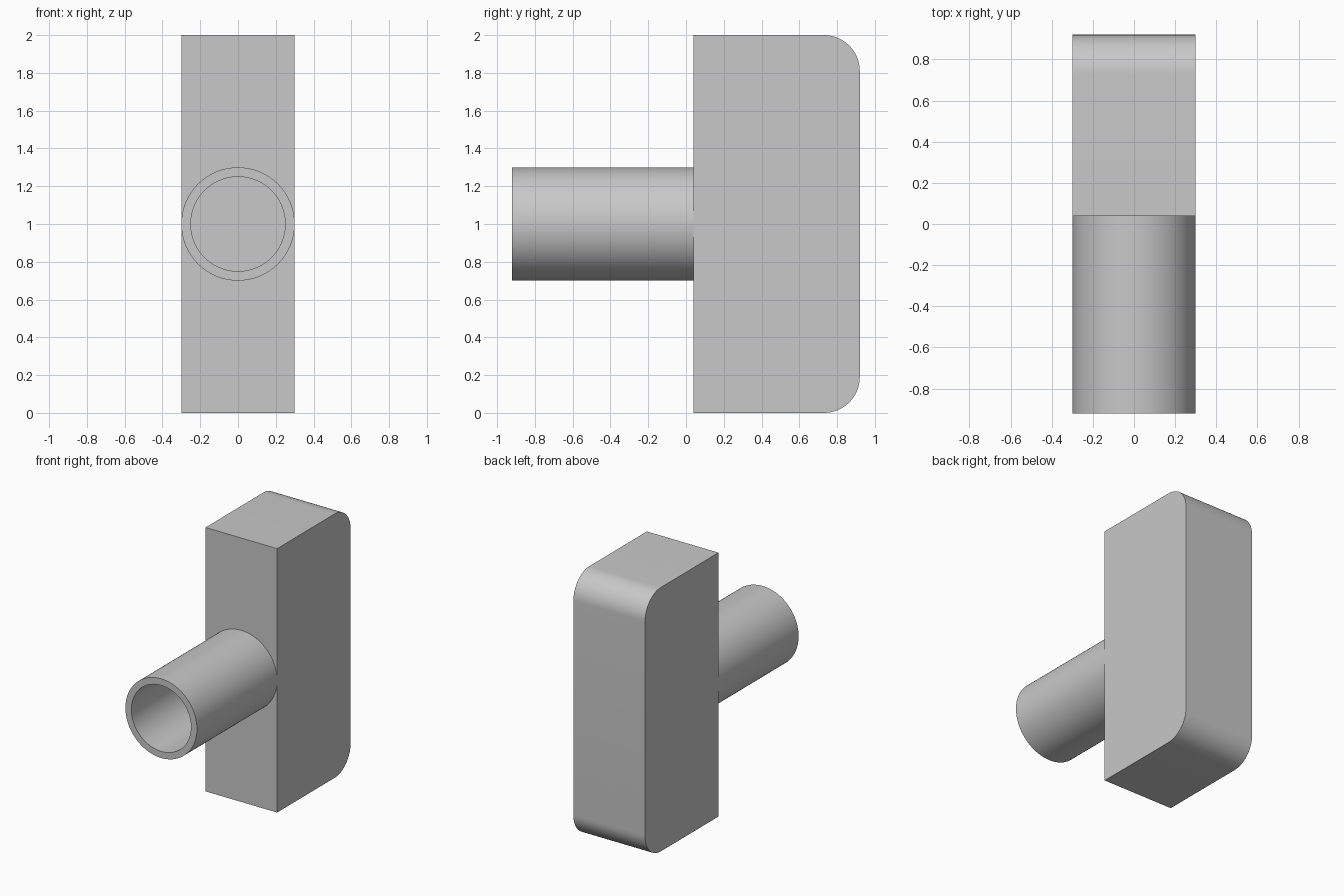
import bpy
import bmesh
from math import radians, tau
from mathutils import Vector

cube = bpy.data.objects.get("Cube")
if cube:
    bpy.data.objects.remove(cube, do_unlink=True)

HALF_WIDTH = 0.3
HEIGHT = 2.0
FRONT, JOINT, BACK = -0.92, 0.04, 0.92
CORNER = 0.19
BORE = 0.25

# Single plain grey
grey = bpy.data.materials.new("plain_grey")
grey.use_nodes = True
colour = (0.58, 0.58, 0.58, 1)
grey.diffuse_color = colour
grey.node_tree.nodes["Principled BSDF"].inputs["Base Color"].default_value = colour


def add_part(name, bm):
    bmesh.ops.recalc_face_normals(bm, faces=bm.faces)
    mesh = bpy.data.meshes.new(name)
    bm.to_mesh(mesh)
    bm.free()
    mesh.materials.append(grey)
    obj = bpy.data.objects.new(name, mesh)
    bpy.context.collection.objects.link(obj)
    bpy.ops.object.select_all(action="DESELECT")
    obj.select_set(True)
    bpy.context.view_layer.objects.active = obj
    bpy.ops.object.shade_smooth_by_angle(angle=radians(30))
    return obj


# Upright block with its two back edges rounded
bm = bmesh.new()
bmesh.ops.create_cube(bm, size=1)
bmesh.ops.scale(bm, vec=(2 * HALF_WIDTH, BACK - JOINT, HEIGHT), verts=bm.verts)
bmesh.ops.translate(bm, vec=(0, (JOINT + BACK) / 2, HEIGHT / 2), verts=bm.verts)
back_edges = [e for e in bm.edges
              if all(v.co.y > BACK - 0.01 for v in e.verts)
              and abs(e.verts[0].co.z - e.verts[1].co.z) < 0.01]
bmesh.ops.bevel(bm, geom=back_edges, offset=CORNER, segments=16,
                profile=0.5, affect="EDGES")
add_part("upright_block", bm)

# Hollow tube: wall profile turned about the y axis, open at the block face
bm = bmesh.new()
axis = Vector((0, 0, HEIGHT / 2))
profile = [(HALF_WIDTH, JOINT), (HALF_WIDTH, FRONT), (BORE, FRONT), (BORE, JOINT)]
verts = [bm.verts.new(axis + Vector((r, y, 0))) for r, y in profile]
edges = [bm.edges.new(pair) for pair in zip(verts, verts[1:] + verts[:1])]
bmesh.ops.spin(bm, geom=verts + edges, cent=axis, axis=(0, 1, 0),
               angle=tau, steps=96, use_merge=True)
bmesh.ops.remove_doubles(bm, verts=bm.verts, dist=0.0001)
add_part("hollow_tube", bm)
